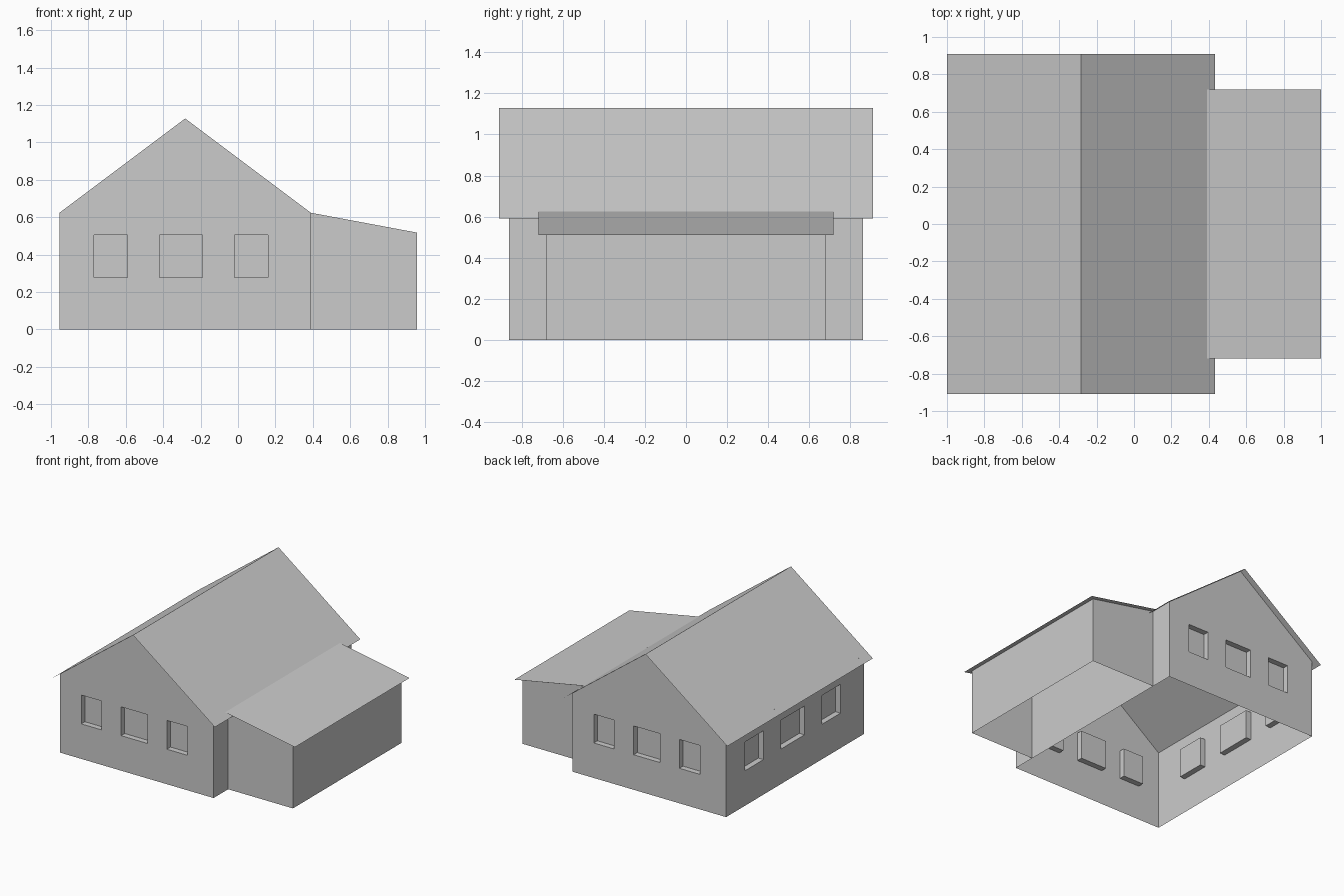
import bpy, bmesh
from math import radians
from mathutils import Matrix, Vector

if "Cube" in bpy.data.objects:
    bpy.data.objects.remove(bpy.data.objects["Cube"])

CX, HW, HD = -0.2825, 0.6725, 0.862     # main house centre, half width, half depth
EAVE, RIDGE = 0.624, 1.128
WIN_Z = (0.277, 0.505)
RECESS = 0.045
# window edges as fractions of the wall width, left to right seen from outside
WINDOWS = [(0.1385, 0.271), (0.398, 0.569), (0.696, 0.829)]


def finish(name, bm):
    me = bpy.data.meshes.new(name)
    bm.to_mesh(me)
    bm.free()
    ob = bpy.data.objects.new(name, me)
    bpy.context.collection.objects.link(ob)
    return ob


def sheet(name, *polys):
    bm = bmesh.new()
    for poly in polys:
        bm.faces.new([bm.verts.new(p) for p in poly])
    bmesh.ops.remove_doubles(bm, verts=bm.verts, dist=1e-5)
    return finish(name, bm)


def window_wall(name, outline, half, place):
    """Flat wall facing local -y, cut along the window edges, panes pushed in."""
    bm = bmesh.new()
    bm.faces.new([bm.verts.new((u, 0, z)) for u, z in outline])
    spans = [(half * (2 * a - 1), half * (2 * b - 1)) for a, b in WINDOWS]
    cuts = [((0, 0, z), (0, 0, 1)) for z in WIN_Z]
    cuts += [((u, 0, 0), (1, 0, 0)) for s in spans for u in s]
    for co, no in cuts:
        bmesh.ops.bisect_plane(bm, geom=bm.verts[:] + bm.edges[:] + bm.faces[:],
                               plane_co=co, plane_no=no)
    panes = []
    for f in bm.faces:
        c = f.calc_center_median()
        if WIN_Z[0] < c.z < WIN_Z[1] and any(a < c.x < b for a, b in spans):
            panes.append(f)
    ext = bmesh.ops.extrude_face_region(bm, geom=panes)["geom"]
    bmesh.ops.delete(bm, geom=[f for f in panes if f.is_valid], context='FACES_ONLY')
    bmesh.ops.translate(bm, vec=(0, RECESS, 0),
                        verts=[g for g in ext if isinstance(g, bmesh.types.BMVert)])
    bmesh.ops.transform(bm, matrix=place, verts=bm.verts)
    return finish(name, bm)


def placed(x, y, deg):
    return Matrix.Translation((x, y, 0)) @ Matrix.Rotation(radians(deg), 4, 'Z')


# Main house walls
gable = [(-HW, 0), (HW, 0), (HW, EAVE), (0, RIDGE), (-HW, EAVE)]
side = [(-HD, 0), (HD, 0), (HD, EAVE), (-HD, EAVE)]
window_wall("front_gable_wall", gable, HW, placed(CX, -HD, 0))
window_wall("back_gable_wall", gable, HW, placed(CX, HD, 180))
window_wall("left_wall", side, HD, placed(CX - HW, 0, -90))
XR = CX + HW
sheet("right_wall", [(XR, -HD, 0), (XR, HD, 0), (XR, HD, EAVE), (XR, -HD, EAVE)])

# Main pitched roof, one thin sheet per slope with overhanging eaves
RD, RW, RZ = 0.91, 0.7165, 0.591
xl, xr = CX - RW, CX + RW
sheet("main_roof",
      [(xl, -RD, RZ), (CX, -RD, RIDGE), (CX, RD, RIDGE), (xl, RD, RZ)],
      [(CX, -RD, RIDGE), (xr, -RD, RZ), (xr, RD, RZ), (CX, RD, RIDGE)])

# Side annex: three walls under a lean-to roof, open underneath
AX, AD = 0.957, 0.68
ZO = 0.518
sheet("annex_walls",
      [(XR, -AD, 0), (AX, -AD, 0), (AX, -AD, ZO), (XR, -AD, EAVE)],
      [(AX, -AD, 0), (AX, AD, 0), (AX, AD, ZO), (AX, -AD, ZO)],
      [(AX, AD, 0), (XR, AD, 0), (XR, AD, EAVE), (AX, AD, ZO)])
sheet("annex_roof",
      [(XR, -0.718, EAVE), (1.0, -0.718, 0.51), (1.0, 0.718, 0.51), (XR, 0.718, EAVE)])
